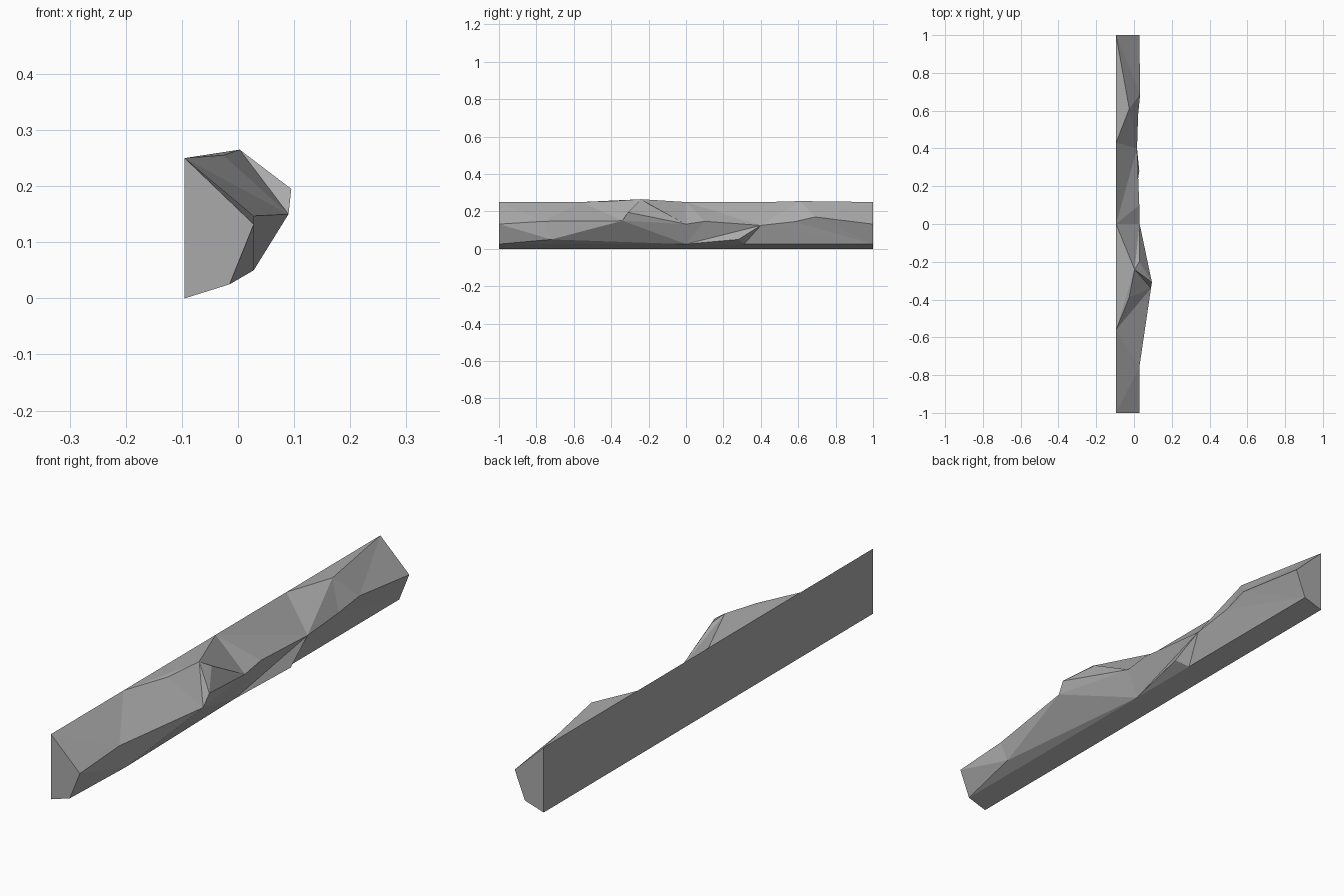
import bpy
import bmesh

default_cube = bpy.data.objects.get("Cube")
if default_cube:
    bpy.data.objects.remove(default_cube, do_unlink=True)

# Flat stone colour
stone = bpy.data.materials.new("grey stone")
stone.use_nodes = True
colour = (0.4, 0.4, 0.4, 1)
stone.diffuse_color = colour
stone.node_tree.nodes["Principled BSDF"].inputs["Base Color"].default_value = colour

bm = bmesh.new()
points = {}


def rail(x, z, **stations):
    """Add points that share one x and z, each named with its y position."""
    for name, y in stations.items():
        points[name] = bm.verts.new((x, y, z))


def crest(**places):
    """Add single named points."""
    for name, place in places.items():
        points[name] = bm.verts.new(place)


def fan(hub, chain):
    """Join a hub point to a chain of points with triangles."""
    names = chain.split()
    for a, b in zip(names, names[1:]):
        bm.faces.new([points[n] for n in (hub, a, b)])


# Straight rails: wall foot, wall top and lower front edge
back = -0.095
rail(back, 0, foot_front=-1, foot_back=1)
rail(back, 0.25, top_front=-1, top_near=-0.56, top_mid=0, top_far=0.43, top_back=1)
rail(-0.015, 0.025, low_front=-1, low_near=-0.69, low_mid=0, low_far=0.31, low_back=1)
rail(0.028, 0.05, chip_near=-0.72, chip_far=0.28)

# Broken front ridge
crest(
    ridge_front=(0.028, -1, 0.132),
    ridge_near=(0.028, -0.76, 0.147),
    nose_low=(0.09, -0.34, 0.15),
    nose_high=(0.095, -0.31, 0.195),
    ridge_mid=(0.03, 0, 0.132),
    ridge_knob=(0.028, 0.1, 0.147),
    ridge_dip=(0.016, 0.4, 0.125),
    ridge_rise=(0.022, 0.58, 0.145),
    ridge_bump=(0.033, 0.69, 0.17),
    ridge_back=(0.028, 1, 0.132),
)

# Raised peaks on top
crest(
    peak=(0.003, -0.24, 0.265),
    shoulder=(-0.026, -0.39, 0.255),
    spur=(0.028, -0.2, 0.24),
    far_peak=(-0.025, 0.61, 0.255),
)

# Sloping upper faces, front to back
fan("ridge_near", "ridge_front top_front top_near nose_low")
fan("shoulder", "nose_low top_near peak nose_low")
fan("peak", "top_near top_mid ridge_mid spur nose_high nose_low")
fan("nose_high", "spur ridge_mid nose_low")
fan("top_mid", "ridge_mid ridge_knob ridge_dip top_far")
fan("far_peak", "top_back top_far ridge_dip ridge_rise ridge_bump top_back")
fan("ridge_back", "ridge_bump top_back")

# Undercut lower faces, front to back
fan("chip_near", "low_near low_front ridge_front ridge_near nose_low low_mid low_near")
fan("low_mid", "nose_low ridge_mid ridge_knob ridge_dip chip_far low_far")
fan("low_far", "chip_far ridge_dip low_back")
fan("low_back", "ridge_dip ridge_rise ridge_bump ridge_back")

# Flat wall, base and end caps
for outline in (
    "foot_front foot_back top_back top_far top_mid top_near top_front",
    "foot_front low_front low_near low_mid low_far low_back foot_back",
    "foot_front low_front ridge_front top_front",
    "foot_back low_back ridge_back top_back",
):
    bm.faces.new([points[n] for n in outline.split()])

bmesh.ops.recalc_face_normals(bm, faces=bm.faces)
mesh = bpy.data.meshes.new("rock_ledge")
bm.to_mesh(mesh)
bm.free()
mesh.materials.append(stone)
ledge = bpy.data.objects.new("rock_ledge", mesh)
bpy.context.collection.objects.link(ledge)
